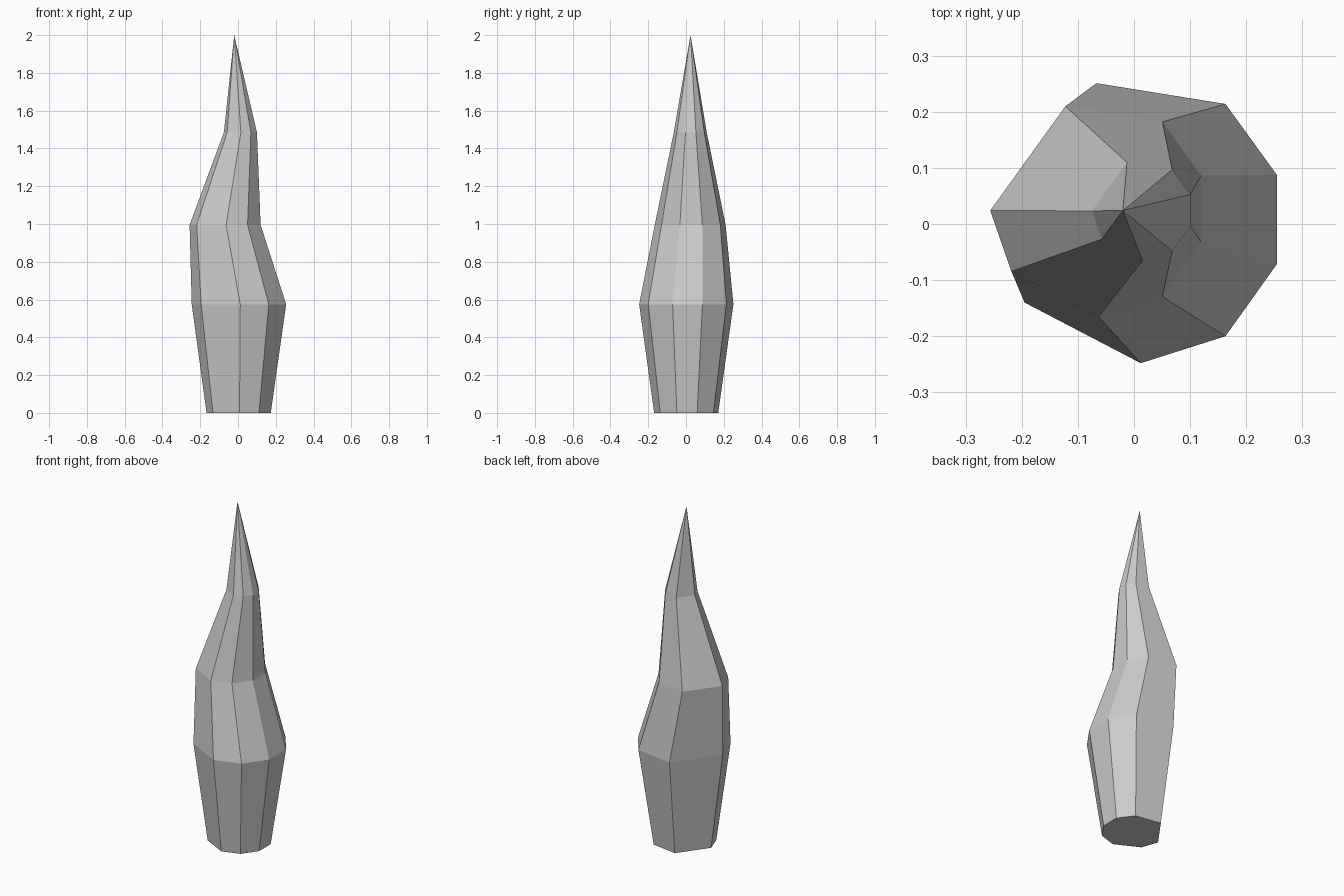
import bpy, bmesh

if "Cube" in bpy.data.objects:
    bpy.data.objects.remove(bpy.data.objects["Cube"])

# Eight-sided cross-section at the widest level
PROFILE = [(-0.245, 0.004), (-0.195, -0.14), (0.012, -0.248), (0.163, -0.2),
           (0.255, -0.071), (0.255, 0.087), (0.163, 0.214), (-0.067, 0.251)]

# Levels: height, scale, x shift, y shift
LEVELS = [(0.0, 0.68, 0.0, 0.0),
          (0.575, 1.0, 0.0, 0.0),
          (0.995, 0.752, -0.072, 0.021),
          (1.485, 0.35, 0.011, 0.022)]
TIP = (-0.02, 0.024, 2.0)

bm = bmesh.new()
rings = [[bm.verts.new((x * s + dx, y * s + dy, z)) for x, y in PROFILE]
         for z, s, dx, dy in LEVELS]
n = len(PROFILE)

# Base cap, side bands and pointed tip
bm.faces.new(rings[0][::-1])
for low, high in zip(rings, rings[1:]):
    for i in range(n):
        j = (i + 1) % n
        bm.faces.new((low[i], low[j], high[j], high[i]))
tip = bm.verts.new(TIP)
for i in range(n):
    bm.faces.new((rings[-1][i], rings[-1][(i + 1) % n], tip))
bmesh.ops.recalc_face_normals(bm, faces=bm.faces)

# Crooked spike object
mesh = bpy.data.meshes.new("crooked_spike")
bm.to_mesh(mesh)
bm.free()
spike = bpy.data.objects.new("crooked_spike", mesh)
bpy.context.collection.objects.link(spike)
